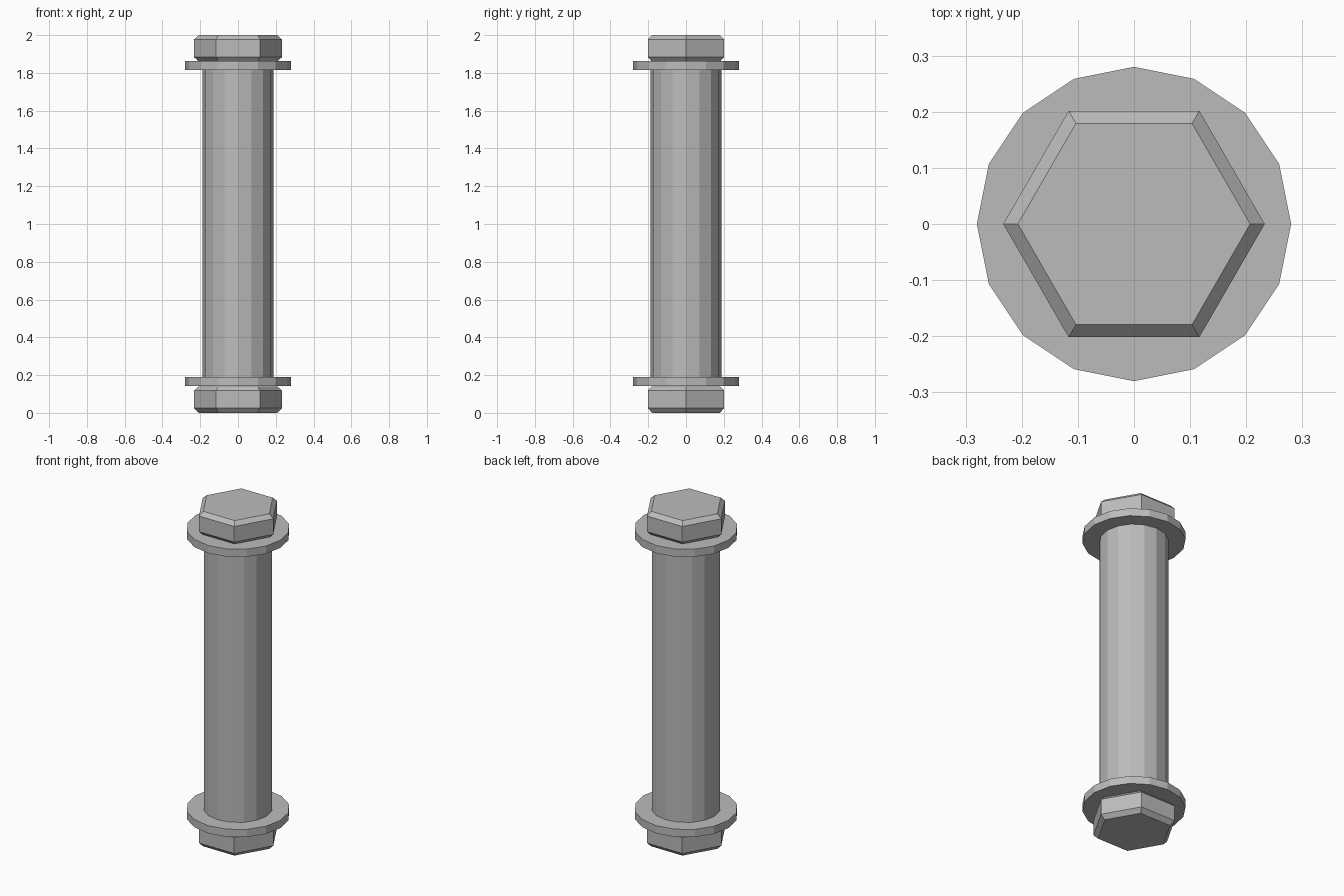
import bpy
import math

if "Cube" in bpy.data.objects:
    bpy.data.objects.remove(bpy.data.objects["Cube"], do_unlink=True)

steel = bpy.data.materials.new("grey_steel")
steel.use_nodes = True
colour = (0.5, 0.5, 0.5, 1)
steel.diffuse_color = colour
steel.node_tree.nodes["Principled BSDF"].inputs["Base Color"].default_value = colour


def turned(name, sides, profile):
    """Flat-faced solid from (radius, height) rings, capped at both ends."""
    verts = [(r * math.cos(math.tau * i / sides), r * math.sin(math.tau * i / sides), z)
             for r, z in profile for i in range(sides)]
    faces = [tuple(reversed(range(sides))),
             tuple(range(len(verts) - sides, len(verts)))]
    for k in range(len(profile) - 1):
        a, b = k * sides, (k + 1) * sides
        for i in range(sides):
            j = (i + 1) % sides
            faces.append((a + i, a + j, b + j, b + i))
    mesh = bpy.data.meshes.new(name)
    mesh.from_pydata(verts, [], faces)
    mesh.materials.append(steel)
    obj = bpy.data.objects.new(name, mesh)
    bpy.context.collection.objects.link(obj)
    return obj


# Round rod between the washers
turned("rod", 16, [(0.188, 0.17), (0.188, 1.84)])

# Washers and chamfered hex nuts at both ends
nut = [(0.207, 0), (0.233, 0.025), (0.233, 0.118), (0.207, 0.141)]
for end, nut_base, washer_base in (("bottom", 0, 0.143), ("top", 1.859, 1.816)):
    turned(end + "_washer", 16, [(0.28, washer_base), (0.28, washer_base + 0.046)])
    turned(end + "_hex_nut", 6, [(r, nut_base + z) for r, z in nut])
